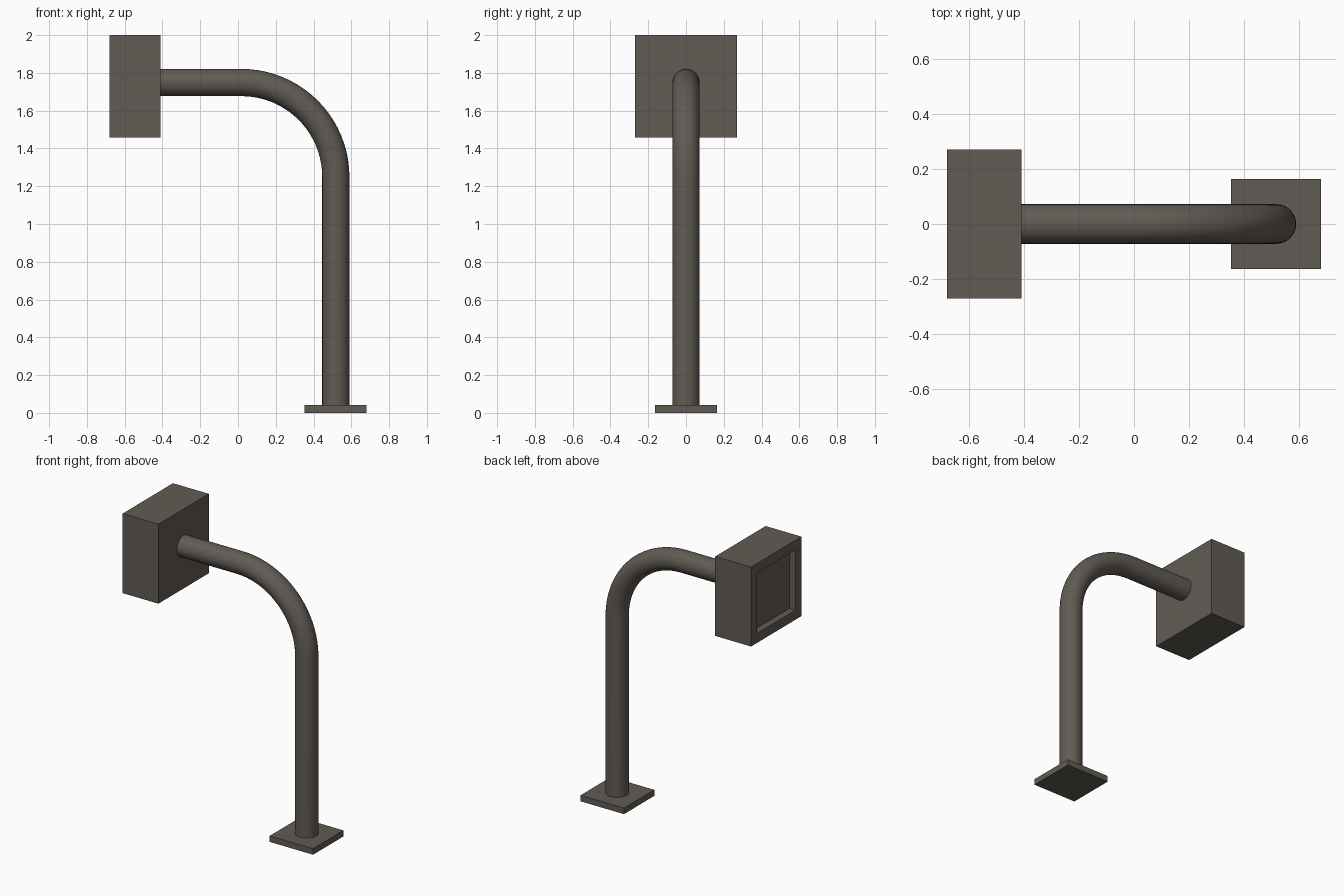
import bpy, bmesh, math
from mathutils import Vector

if "Cube" in bpy.data.objects:
    bpy.data.objects.remove(bpy.data.objects["Cube"])

mat = bpy.data.materials.new("dark_bronze")
mat.diffuse_color = (0.12, 0.105, 0.088, 1)
mat.use_nodes = True
mat.node_tree.nodes["Principled BSDF"].inputs["Base Color"].default_value = mat.diffuse_color


def finish(name, bm):
    bmesh.ops.recalc_face_normals(bm, faces=bm.faces)
    mesh = bpy.data.meshes.new(name)
    bm.to_mesh(mesh)
    bm.free()
    mesh.materials.append(mat)
    obj = bpy.data.objects.new(name, mesh)
    bpy.context.collection.objects.link(obj)
    return obj


def box(lo, hi):
    bm = bmesh.new()
    bmesh.ops.create_cube(bm, size=1)
    for v in bm.verts:
        v.co = Vector([(a + b) / 2 + c * (b - a) for a, b, c in zip(lo, hi, v.co)])
    bm.normal_update()
    return bm


# Square base plate
finish("base_plate", box((0.353, -0.163, 0), (0.68, 0.163, 0.041)))

# Head box with a recessed panel on its -x side
bm = box((-0.68, -0.271, 1.459), (-0.41, 0.271, 2.0))
panel = min(bm.faces, key=lambda f: f.calc_center_median().x)
bmesh.ops.inset_region(bm, faces=[panel], thickness=0.065, use_even_offset=True)
panel = max((f for f in bm.faces if f.calc_center_median().x < -0.679
             and abs(f.calc_center_median().y) < 0.01),
            key=lambda f: -abs(f.calc_center_median().z - 1.7295))
recess = bmesh.ops.extrude_discrete_faces(bm, faces=[panel])["faces"][0]
bmesh.ops.translate(bm, verts=recess.verts, vec=(0.045, 0, 0))
finish("head_box", bm)

# Bent round post: vertical, quarter bend, horizontal arm
R, r, sides, steps = 0.5, 0.072, 32, 20
cx, cz = 0.018, 1.249
path = [(cx + R, 0.041, 0)]
for i in range(steps + 1):
    a = math.pi / 2 * i / steps
    path.append((cx + R * math.cos(a), cz + R * math.sin(a), a))
path.append((-0.41, cz + R, math.pi / 2))
bm = bmesh.new()
rings = []
for x, z, a in path:
    ring = []
    for k in range(sides):
        t = 2 * math.pi * k / sides
        u = r * math.cos(t)
        ring.append(bm.verts.new((x + u * math.cos(a), r * math.sin(t), z + u * math.sin(a))))
    rings.append(ring)
for p, q in zip(rings, rings[1:]):
    for k in range(sides):
        n = (k + 1) % sides
        bm.faces.new((p[k], p[n], q[n], q[k]))
bm.faces.new(rings[0])
bm.faces.new(rings[-1])
post = finish("bent_post", bm)
bpy.context.view_layer.objects.active = post
post.select_set(True)
bpy.ops.object.shade_smooth_by_angle(angle=math.radians(30))
